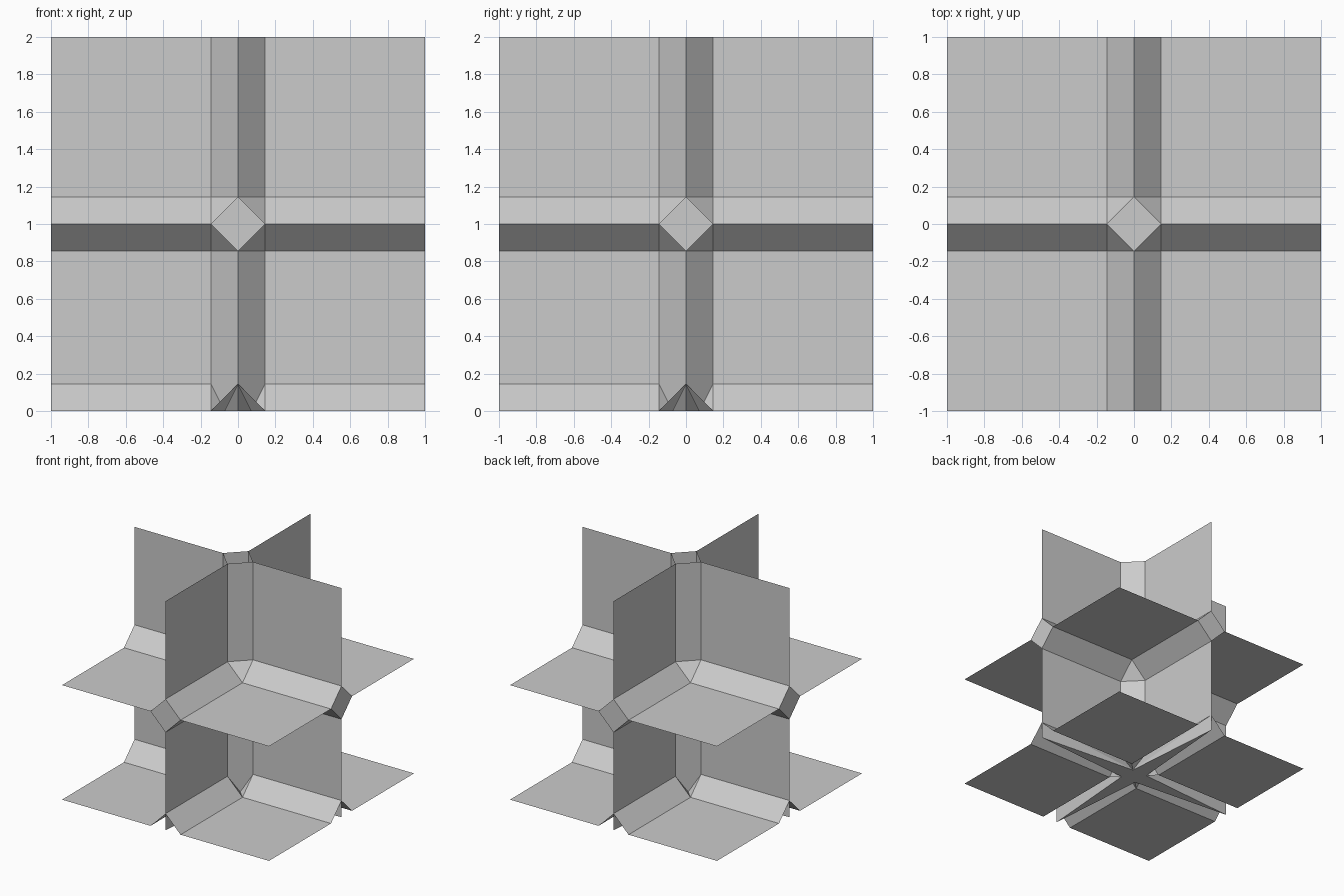
import bpy
import bmesh
from mathutils import Vector

if "Cube" in bpy.data.objects:
    bpy.data.objects.remove(bpy.data.objects["Cube"])

W = 0.145   # chamfer width along every crossing
H = W / 2


def make(name, polys, hint=None, mirror=(True, True)):
    """Flat polygons, turned towards hint, mirrored across X and/or Y."""
    bm = bmesh.new()
    for pts in polys:
        face = bm.faces.new([bm.verts.new(p) for p in pts])
        face.normal_update()
        if hint and face.normal.dot(Vector(hint)) < 0:
            face.normal_flip()
    bmesh.ops.remove_doubles(bm, verts=bm.verts, dist=1e-5)
    if mirror[0] or mirror[1]:
        for axis, use in enumerate(mirror):
            if not use:
                continue
            geo = bmesh.ops.duplicate(bm, geom=bm.verts[:] + bm.edges[:] + bm.faces[:])["geom"]
            for v in [g for g in geo if isinstance(g, bmesh.types.BMVert)]:
                v.co[axis] *= -1
            bmesh.ops.reverse_faces(bm, faces=[g for g in geo if isinstance(g, bmesh.types.BMFace)])
        bmesh.ops.remove_doubles(bm, verts=bm.verts, dist=1e-5)
    me = bpy.data.meshes.new(name)
    bm.to_mesh(me)
    bm.free()
    ob = bpy.data.objects.new(name, me)
    bpy.context.collection.objects.link(ob)
    return ob


def swap(polys):
    """The same polygons plus their copies with x and y exchanged."""
    return polys + [[(y, x, z) for x, y, z in reversed(p)] for p in polys]


# Upright panels, two storeys
levels = [(W, 1 - W), (1 + W, 2)]
make("upright_panels_x", [[(W, 0, a), (1, 0, a), (1, 0, b), (W, 0, b)] for a, b in levels],
     (0, -1, 0), (True, False))
make("upright_panels_y", [[(0, W, a), (0, 1, a), (0, 1, b), (0, W, b)] for a, b in levels],
     (1, 0, 0), (False, True))

# Level panels at the floor and at mid height
make("level_panels", [[(W, W, z), (1, W, z), (1, 1, z), (W, 1, z)] for z in (0, 1)], (0, 0, 1))

# Sloped strips along the upright crossing
make("upright_chamfers", [[(W, 0, a), (0, W, a), (0, W, b), (W, 0, b)] for a, b in levels]
     + [[(W, 0, W), (H, H, 0), (0, W, W)]], (1, 1, 0))

# Sloped strips along the level crossings
for name, z, s in (("floor", 0, 1), ("middle_lower", 1, -1), ("middle_upper", 1, 1)):
    make(name + "_chamfers",
         swap([[(W, W, z), (1, W, z), (1, 0, z + s * W), (W, 0, z + s * W)]]), (1, 1, s))

# Corner triangles where three strips meet
make("middle_corners_upper", [[(W, W, 1), (W, 0, 1 + W), (0, W, 1 + W)]], (1, 1, 1))
make("middle_corners_lower", [[(W, W, 1), (W, 0, 1 - W), (0, W, 1 - W)]], (1, 1, -1))
make("floor_corners", swap([[(W, W, 0), (W, 0, W), (H, H, 0)]]), (1, 1, 1))

# Skirts below the upright panels and the flat star closing them underneath
make("floor_skirts", swap([[(1, 0, W), (1, 0, 0), (H, H, 0)],
                           [(1, 0, W), (H, H, 0), (W, 0, W)]]), (1, 1, 0))
make("floor_star", [[(0, 0, 0), (1, 0, 0), (H, H, 0)],
                    [(0, 0, 0), (H, H, 0), (0, 1, 0)]], (0, 0, -1))

# Diamond ends of the mid-height crossings
make("end_diamonds_x", [[(1, W, 1), (1, 0, 1 + W), (1, -W, 1), (1, 0, 1 - W)]],
     (1, 0, 0), (True, False))
make("end_diamonds_y", [[(W, 1, 1), (0, 1, 1 + W), (-W, 1, 1), (0, 1, 1 - W)]],
     (0, 1, 0), (False, True))

# Diamond closing the upright shaft at the centre
make("shaft_diamond", [[(W, 0, 1 + W), (0, W, 1 + W), (-W, 0, 1 + W), (0, -W, 1 + W)]],
     (0, 0, 1), (False, False))
